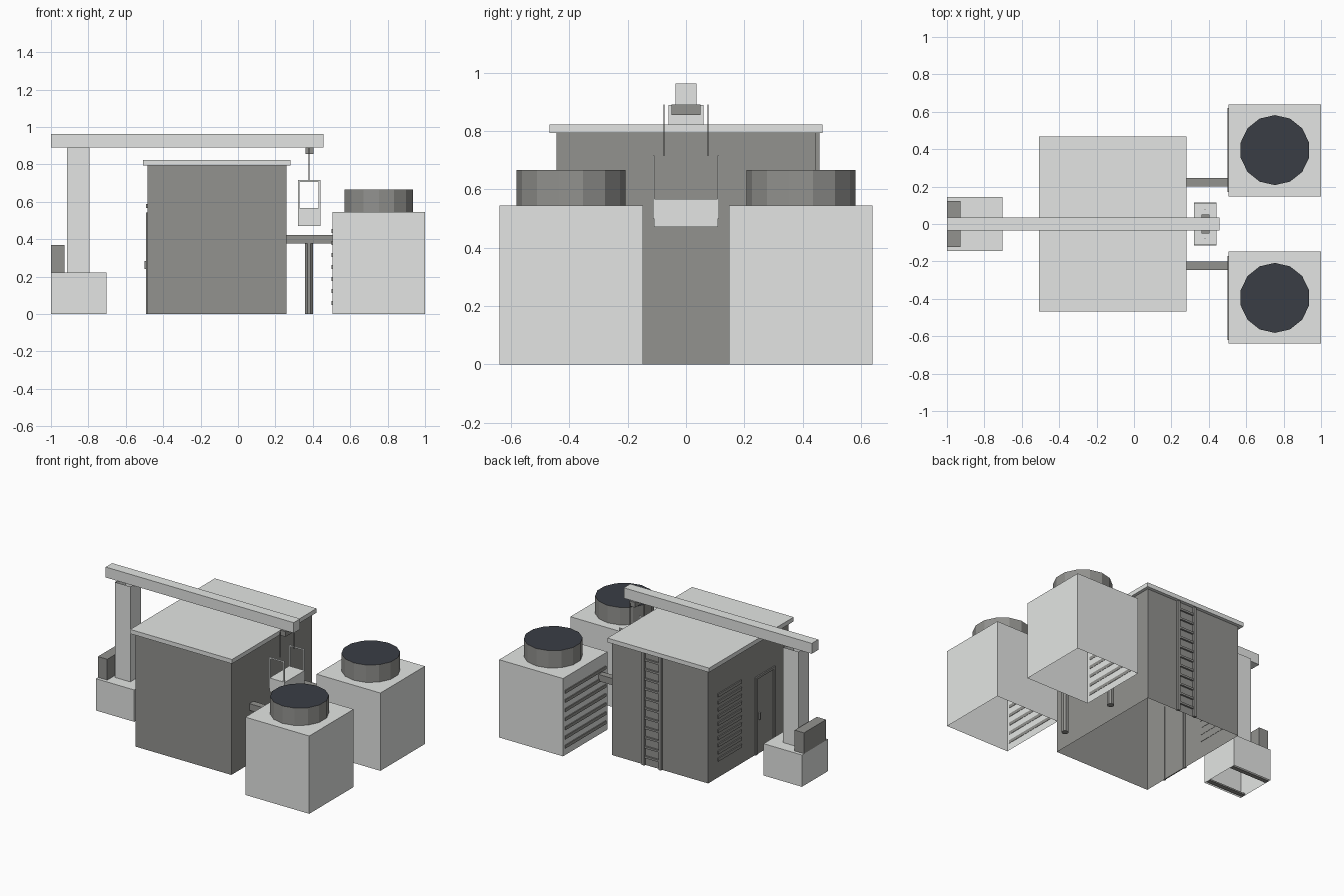
import bpy, bmesh, math
from mathutils import Matrix

if "Cube" in bpy.data.objects:
    bpy.data.objects.remove(bpy.data.objects["Cube"])


def material(name, rgb):
    m = bpy.data.materials.new(name)
    m.diffuse_color = (*rgb, 1)
    m.use_nodes = True
    m.node_tree.nodes["Principled BSDF"].inputs["Base Color"].default_value = m.diffuse_color
    return m


LIGHT = material("light grey", (0.77, 0.785, 0.77))
GREY = material("warm grey", (0.288, 0.288, 0.274))
NAVY = material("dark slate", (0.042, 0.048, 0.06))


def open_ends(o, bottom=True, top=False):
    """Remove the bottom and/or top faces of an object."""
    bm = bmesh.new()
    bm.from_mesh(o.data)
    bm.normal_update()
    ends = [f for f in bm.faces
            if (bottom and f.normal.z < -0.9) or (top and f.normal.z > 0.9)]
    bmesh.ops.delete(bm, geom=ends, context="FACES")
    bm.to_mesh(o.data)
    bm.free()


def box(name, x, y, z, mat):
    """Box from (min, max) ranges."""
    bpy.ops.mesh.primitive_cube_add(size=1)
    o = bpy.context.object
    o.name = name
    o.data.transform(Matrix.Diagonal((x[1] - x[0], y[1] - y[0], z[1] - z[0], 1)))
    o.location = [sum(r) / 2 for r in (x, y, z)]
    o.data.materials.append(mat)
    return o


def cylinder(name, loc, r, depth, sides, mat):
    bpy.ops.mesh.primitive_cylinder_add(vertices=sides, radius=r, depth=depth, location=loc)
    o = bpy.context.object
    o.name = name
    o.data.materials.append(mat)
    return o


# Main building shell and roof slab
open_ends(box("building", (-0.483, 0.26), (-0.445, 0.445), (0, 0.795), GREY))
box("roof", (-0.507, 0.281), (-0.468, 0.468), (0.793, 0.823), LIGHT)

# Wall vent slats on the left wall
for i in range(10):
    z = 0.127 + i * 0.05
    box("wall_vent_slat", (-0.491, -0.481), (0.08, 0.34), (z - 0.011, z + 0.011), GREY)

# Door with frame and handle
box("door_panel", (-0.487, -0.48), (-0.27, -0.09), (0.0, 0.54), GREY)
for y in (-0.28, -0.08):
    box("door_jamb", (-0.492, -0.48), (y - 0.008, y + 0.008), (0, 0.54), GREY)
box("door_head", (-0.492, -0.48), (-0.288, -0.072), (0.528, 0.544), GREY)
box("door_handle", (-0.499, -0.483), (-0.12, -0.105), (0.24, 0.285), GREY)

# Ladder on the back wall
for x in (-0.118, 0.013):
    box("ladder_rail", (x - 0.01, x + 0.01), (0.44, 0.459), (0, 0.795), GREY)
for i in range(11):
    z = 0.06 + i * 0.068
    box("ladder_rung", (-0.118, 0.013), (0.445, 0.457), (z - 0.007, z + 0.007), GREY)

# Two cooling units with fan drum, slats, pipe and pipe leg
for s in (-1, 1):
    def span(a, b):
        return tuple(sorted((s * a, s * b)))
    open_ends(box("cooling_unit", (0.505, 1.0), span(0.148, 0.64), (0, 0.545), LIGHT))
    drum = cylinder("fan_drum", (0.753, s * 0.395, 0.606), 0.187, 0.122, 14, GREY)
    drum.data.materials.append(NAVY)
    for p in drum.data.polygons:
        if p.normal.z > 0.9:
            p.material_index = 1
    open_ends(drum)
    for i in range(7):
        z = 0.06 + i * 0.064
        box("unit_slat", (0.499, 0.507), span(0.17, 0.62), (z - 0.011, z + 0.011), GREY)
    box("pipe", (0.258, 0.507), span(0.2, 0.245), (0.376, 0.423), GREY)
    leg = cylinder("pipe_leg", (0.38, s * 0.223, 0.19), 0.023, 0.38, 8, GREY)
    leg.rotation_euler[2] = math.pi / 8

# Crane: hollow base with skids, control box, hollow post and beam
open_ends(box("crane_base", (-1.0, -0.703), (-0.145, 0.145), (0, 0.223), LIGHT))
for y in (-0.115, 0.115):
    box("base_skid", (-0.998, -0.705), (y - 0.015, y + 0.015), (0.001, 0.012), GREY)
open_ends(box("control_box", (-1.0, -0.928), (-0.122, 0.122), (0.223, 0.369), GREY))
open_ends(box("crane_post", (-0.913, -0.793), (-0.06, 0.06), (0.223, 0.89), LIGHT), top=True)
box("crane_beam", (-1.0, 0.457), (-0.036, 0.036), (0.89, 0.963), LIGHT)

# Trolley and hanging basket
box("trolley", (0.36, 0.404), (-0.05, 0.05), (0.855, 0.891), GREY)
box("basket", (0.32, 0.44), (-0.11, 0.11), (0.472, 0.568), LIGHT)
for y in (-0.111, 0.111):
    yr = (y - 0.003, y + 0.003)
    for x in (0.32, 0.43):
        box("basket_frame_side", (x, x + 0.01), yr, (0.5, 0.717), LIGHT)
    box("basket_frame_top", (0.32, 0.44), yr, (0.707, 0.717), LIGHT)
for y in (-0.076, 0.076):
    box("cable", (0.378, 0.382), (y - 0.002, y + 0.002), (0.715, 0.891), GREY)
